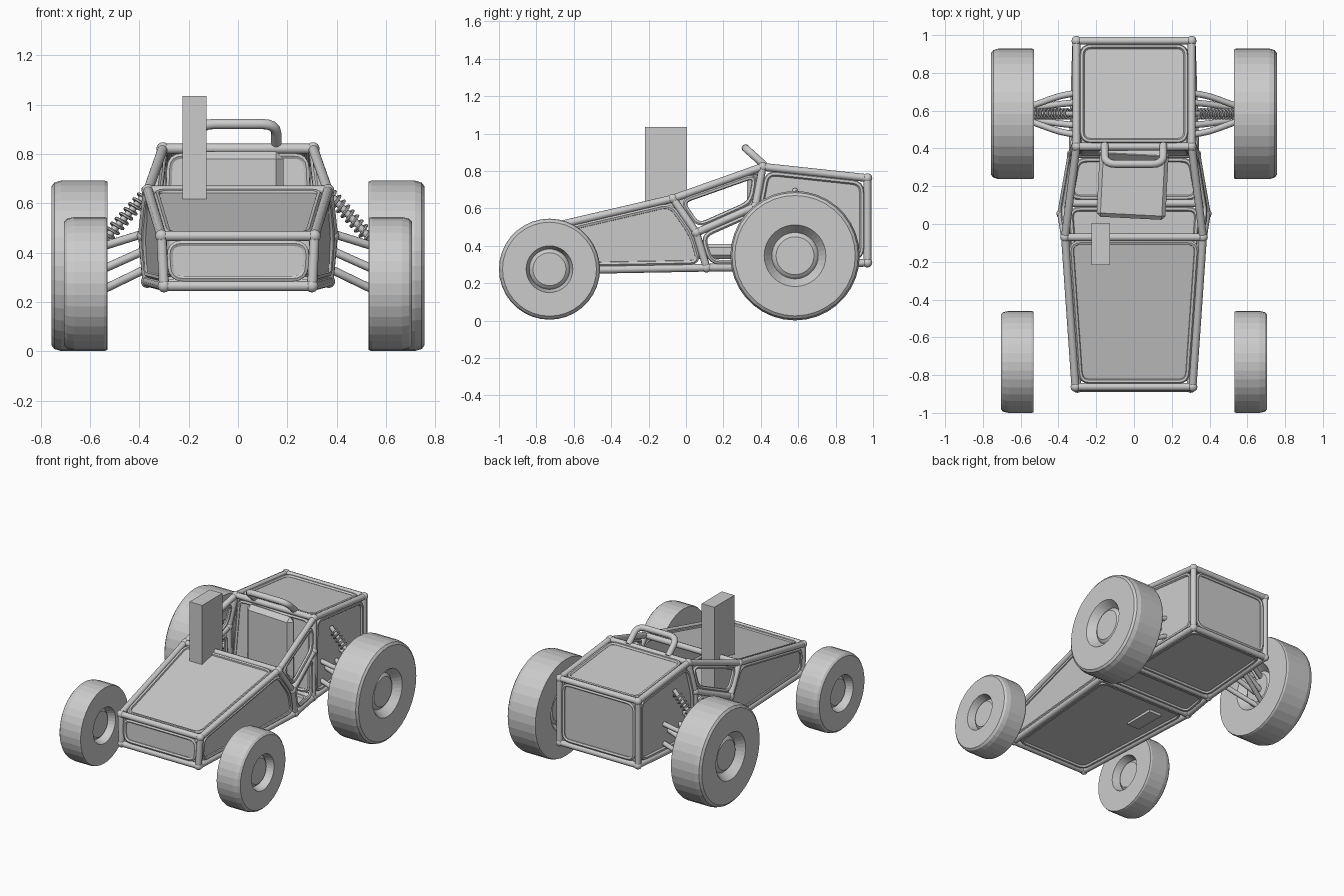
import bpy, bmesh, math
from mathutils import Vector as V

if "Cube" in bpy.data.objects:
    bpy.data.objects.remove(bpy.data.objects["Cube"])

COL = bpy.context.collection

def add_mesh(name, verts, faces):
    me = bpy.data.meshes.new(name)
    me.from_pydata([tuple(v) for v in verts], [], faces)
    bm = bmesh.new(); bm.from_mesh(me)
    bmesh.ops.recalc_face_normals(bm, faces=bm.faces)
    bm.to_mesh(me); bm.free()
    ob = bpy.data.objects.new(name, me)
    COL.objects.link(ob)
    return ob

def tube(name, paths, r, cyclic=False, res=2):
    # round tubes along one or more paths, turned into a smooth mesh
    cu = bpy.data.curves.new(name, 'CURVE')
    cu.dimensions = '3D'
    cu.bevel_depth, cu.bevel_resolution, cu.use_fill_caps = r, res, not cyclic
    for pts in paths:
        sp = cu.splines.new('POLY')
        sp.points.add(len(pts) - 1)
        for p, q in zip(sp.points, pts):
            p.co = (*q, 1)
        sp.use_cyclic_u = cyclic
    ob = bpy.data.objects.new(name, cu)
    COL.objects.link(ob)
    bpy.ops.object.select_all(action='DESELECT')
    ob.select_set(True)
    bpy.context.view_layer.objects.active = ob
    bpy.ops.object.convert(target='MESH')
    bpy.ops.object.shade_smooth_by_angle(angle=math.radians(50))
    return bpy.context.object

def rounded(pts, r, closed=True, n=4):
    # replace corners with short arcs
    out, k = [], len(pts)
    for i, p in enumerate(pts):
        if not closed and i in (0, k - 1):
            out.append(p); continue
        a, b = pts[i - 1] - p, pts[(i + 1) % k] - p
        s = p + a.normalized() * min(r, a.length * .4)
        e = p + b.normalized() * min(r, b.length * .4)
        for j in range(n + 1):
            t = j / n
            out.append(s * (1 - t) ** 2 + p * 2 * t * (1 - t) + e * t * t)
    return out

def bay(name, pts, fill=True, d=.03):
    # rounded rim inside a frame bay, with a panel if filled
    ins = []
    for i, p in enumerate(pts):
        a = (pts[i - 1] - p).normalized()
        b = (pts[(i + 1) % len(pts)] - p).normalized()
        if a.dot(b) < -.9:
            c = sum(pts, V()) / len(pts) - p
            ins.append(p + (c - b * c.dot(b)).normalized() * d)
        else:
            ins.append(p + (a + b) * d / a.cross(b).length)
    loop = rounded(ins, .05)
    tube(name + "_rim", [loop], .013, True, 1)
    if fill:
        add_mesh(name + "_panel", loop, [list(range(len(loop)))])

# Frame nodes on the right side
N = {k: V(p) for k, p in dict(
    A=(.31, -.862, .468), B=(.30, -.868, .265), C=(.365, -.07, .652),
    D=(.305, .41, .822), E=(.385, .055, .47), F=(.368, .11, .283),
    G=(.325, .37, .283), H=(.305, .97, .762), I=(.305, .97, .31),
    M=(.33, .37, .61)).items()}

def P(keys, s=1):
    return [V((N[k].x * s, N[k].y, N[k].z)) for k in keys]

# Tubular frame
rails = [P(k, s) for s in (1, -1) for k in
         "AC CD CE EF EM BF FG GI DM MG DH HI AB".split()]
rails += [P(k) + P(k, -1) for k in "ABCDFGHI"]
tube("frame_tubes", rails, .021)
for s, side in ((1, "right"), (-1, "left")):
    for k in N:
        bpy.ops.mesh.primitive_uv_sphere_add(segments=12, ring_count=8, radius=.026, location=P(k, s)[0])
        bpy.context.object.name = f"{side}_frame_joint"
        bpy.ops.object.shade_smooth()
    bay(f"{side}_nose_side", P("ACEFB", s))
    bay(f"{side}_rear_side", P("DHIGM", s))
    bay(f"{side}_upper_opening", P("CDME", s), False)
    bay(f"{side}_lower_opening", P("EMGF", s), False)

# Panels across the car
for name, k in dict(nose="AB", hood="AC", front_floor="BF", cockpit_floor="FG",
                    rear_floor="GI", tail="HI", roof="DH", bulkhead="DG").items():
    bay(name, P(k) + P(k[::-1], -1))

# Roll hoop handle
tube("hoop_handle", [rounded([V((-.155, .42, .83)), V((-.155, .318, .922)),
                              V((.155, .318, .922)), V((.155, .42, .83))], .06, False)], .021, res=3)

def box(name, lo, hi, rot=0, bevel=0):
    lo, hi = V(lo), V(hi)
    bpy.ops.mesh.primitive_cube_add(size=1, location=(lo + hi) / 2, rotation=(0, 0, rot))
    ob = bpy.context.object
    ob.name = name
    ob.scale = hi - lo
    bpy.ops.object.transform_apply(location=False, rotation=False, scale=True)
    if bevel:
        m = ob.modifiers.new("bevel", 'BEVEL')
        m.width, m.segments = bevel, 1

# Seat and the upright slab in the cockpit
box("seat_base", (-.19, .03, .33), (.175, .38, .41), -.05, .02)
box("seat_back", (-.19, .335, .36), (.185, .40, .81), -.05, .03)
box("upright_slab", (-.225, -.218, .262), (-.127, .006, 1.035))

def wheel(name, c, R, hw, rim, hub, n=36):
    # lathe a profile of (radius, offset along the axle, outward positive)
    prof = [(hub * .88, hw - .035), (hub, hw - .045), (hub * 1.08, hw - .055), (rim, hw),
            (R * .93, hw), (R * .975, hw - .012), (R, hw - .04)]
    back = [(R, -hw + .012), (R * .985, -hw), (rim, -hw), (hub * 1.08, -hw + .055),
            (hub, -hw + .045), (hub * .88, -hw + .035)]
    prof += back
    s = 1 if c[0] > 0 else -1
    verts, faces = [], []
    for r, a in prof:
        for i in range(n):
            t = math.tau * i / n
            verts.append((c[0] + s * a, c[1] + r * math.cos(t), c[2] + r * math.sin(t)))
    k = len(prof)
    for j in range(k - 1):
        for i in range(n):
            i2 = (i + 1) % n
            faces.append((j * n + i, j * n + i2, (j + 1) * n + i2, (j + 1) * n + i))
    faces += [list(range(n)), list(range((k - 1) * n, k * n))]
    add_mesh(name, verts, faces)

for s, side in ((1, "right"), (-1, "left")):
    wheel(f"{side}_rear_wheel", (s * .643, .583, .347), .346, .114, .165, .115)
    wheel(f"{side}_front_wheel", (s * .618, -.73, .275), .27, .087, .125, .1)
    # Rear wishbones and tie rods
    arms = []
    for zi, zo, w in ((.50, .41, .11), (.365, .225, .11), (.44, .31, .06)):
        for f in (1, -1):
            arms.append(rounded([V((s * .31, .583 + f * w, zi)),
                                 V((s * .40, .583 + f * w * .85, zi - (zi - zo) * .31)),
                                 V((s * .60, .583 + f * .02, zo))], .06, False))
    tube(f"{side}_rear_arms", arms, .017)
    # Damper with coil spring
    a, b = V((s * .315, .583, .70)), V((s * .58, .583, .41))
    tube(f"{side}_damper_rod", [[a, b]], .014)
    ax = (b - a).normalized()
    u = V((0, 1, 0)); w = ax.cross(u)
    coil = []
    for i in range(181):
        t = i / 180
        an = math.tau * 11 * t
        coil.append(a.lerp(b, .08 + .75 * t) + (u * math.cos(an) + w * math.sin(an)) * .025)
    tube(f"{side}_coil_spring", [coil], .006, res=1)
